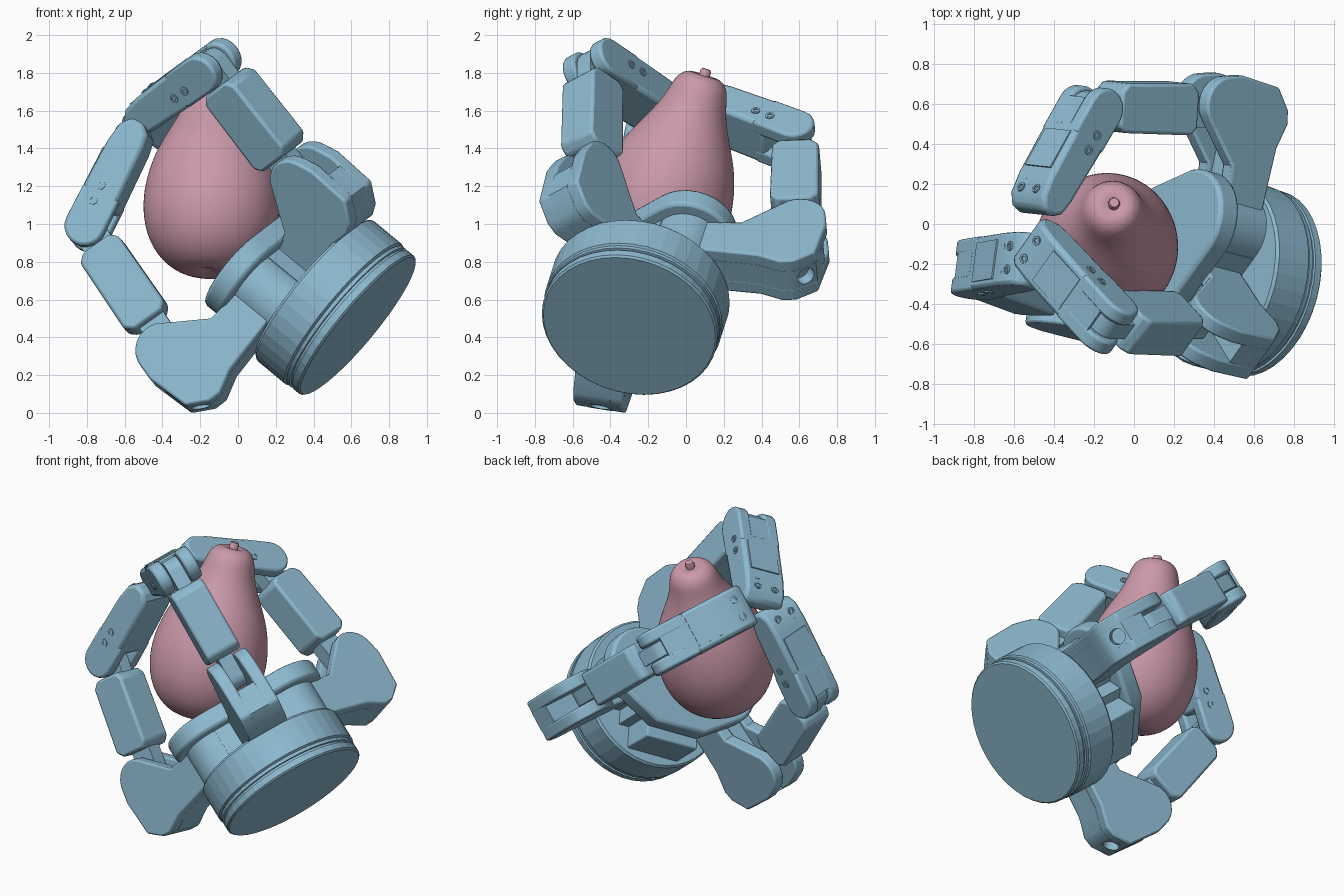
import bpy, bmesh, math
from mathutils import Vector, Matrix

cube = bpy.data.objects.get("Cube")
if cube:
    bpy.data.objects.remove(cube)


def material(name, rgb):
    m = bpy.data.materials.new(name)
    m.use_nodes = True
    m.diffuse_color = (*rgb, 1)
    m.node_tree.nodes["Principled BSDF"].inputs["Base Color"].default_value = (*rgb, 1)
    return m


BLUE = material("steel blue", (0.27, 0.49, 0.63))
PINK = material("dusty pink", (0.60, 0.32, 0.40))


def frame(origin, x, y, z):
    return Matrix.Translation(origin) @ Matrix((x, y, z)).transposed().to_4x4()


def finish(name, bm, matrix, mat=BLUE, bevel=0, smooth=35):
    bmesh.ops.recalc_face_normals(bm, faces=bm.faces)
    mesh = bpy.data.meshes.new(name)
    bm.to_mesh(mesh)
    bm.free()
    ob = bpy.data.objects.new(name, mesh)
    bpy.context.collection.objects.link(ob)
    ob.matrix_world = matrix
    mesh.materials.append(mat)
    if bevel:
        mod = ob.modifiers.new("soft edges", "BEVEL")
        mod.width, mod.segments, mod.limit_method = bevel, 2, "ANGLE"
        mod.angle_limit = math.radians(40)
    if smooth:
        bpy.ops.object.select_all(action="DESELECT")
        ob.select_set(True)
        bpy.context.view_layer.objects.active = ob
        bpy.ops.object.shade_smooth_by_angle(angle=math.radians(smooth))
    return ob


def prism(name, points, y0, y1, matrix, bevel=0.0):
    """Extrude an XZ profile along Y."""
    bm = bmesh.new()
    face = bm.faces.new([bm.verts.new((x, y0, z)) for x, z in points])
    new = bmesh.ops.extrude_face_region(bm, geom=[face])["geom"]
    bmesh.ops.translate(bm, vec=(0, y1 - y0, 0), verts=[v for v in new if isinstance(v, bmesh.types.BMVert)])
    return finish(name, bm, matrix, bevel=bevel)


def lathe(name, profile, steps, matrix, mat=BLUE, smooth=0, levels=0):
    """Spin an (r, height) profile around Z."""
    bm = bmesh.new()
    verts = [bm.verts.new((r, 0, z)) for r, z in profile]
    edges = [bm.edges.new(p) for p in zip(verts, verts[1:])]
    bmesh.ops.spin(bm, geom=verts + edges, cent=(0, 0, 0), axis=(0, 0, 1), angle=math.tau, steps=steps)
    bmesh.ops.remove_doubles(bm, verts=bm.verts, dist=0.0005)
    ob = finish(name, bm, matrix, mat, smooth=smooth)
    if levels:
        ob.modifiers.new("rounding", "SUBSURF").levels = levels
        ob.modifiers["rounding"].render_levels = levels
    return ob


def arc(cx, cz, r, start, end, n=8):
    angles = [math.radians(start + (end - start) * i / n) for i in range(n + 1)]
    return [(cx + r * math.cos(t), cz + r * math.sin(t)) for t in angles]


def rect(x0, x1, z0, z1):
    return [(x0, z0), (x1, z0), (x1, z1), (x0, z1)]


def screw(name, matrix, x, y, z):
    """Small socket screw on the +Z side of a link."""
    lathe(name, [(0.024, -0.01), (0.024, 0.006), (0.013, 0.006), (0.013, -0.004), (0, -0.004)], 12,
          matrix @ Matrix.Translation((x, y, z)))


# Hand frame: the axis points from the mounting disc to the palm
axis = Vector((-0.755, 0.2, 0.626)).normalized()
u = Vector((0.638, 0, 0.77))
u = (u - axis * u.dot(axis)).normalized()
v = axis.cross(u)
base = Vector((0.635, -0.30, 0.46))


def radial(deg):
    t = math.radians(deg)
    return u * math.cos(t) + v * math.sin(t)


# Mounting disc with grooved rim
hand = frame(base, u, v, axis)
lathe("mounting_disc", [(0, 0), (0.465, 0), (0.475, 0.01), (0.475, 0.05), (0.462, 0.052), (0.462, 0.066),
                        (0.475, 0.068), (0.475, 0.088), (0.468, 0.09), (0.482, 0.1), (0.482, 0.295),
                        (0.47, 0.31), (0, 0.31)], 40, hand)

# Palm plate, its pivot housings and rear housing; the profile lies across the hand axis
SPREAD = 49
palm = frame(base, radial(SPREAD), -axis, radial(SPREAD + 90))
PLATE = (arc(0.27, 0, 0.25, -90, 50, 12) + [(0.17, 0.35), (-0.17, 0.35)] + arc(-0.27, 0, 0.25, 130, 270, 12))
prism("palm_plate", PLATE, -0.675, -0.55, palm, 0.02)
prism("palm_core", rect(-0.24, 0.24, -0.18, 0.27), -0.56, -0.29, palm)
prism("rear_housing", rect(-0.19, 0.17, 0.2, 0.41), -0.55, -0.29, palm, 0.01)
for side in (-1, 1):
    prism("pivot_housing", arc(side * 0.27, 0, 0.18, 0, 345, 23), -0.56, -0.29, palm)

# Link outlines in each finger's bending plane
LOWER = [(-0.54, -0.12), (-0.54, -0.335), (-0.1, -0.35), (0.03, -0.39), (0.1, -0.375), (0.20, -0.29)]
KNUCKLE = LOWER + [(0.212, -0.05)] + arc(0.05, 0.0, 0.145, 10, 125, 8) + [(-0.24, -0.09)]
KNUCKLE_CORE = LOWER + [(0.205, -0.12), (-0.24, -0.12)]
DISTAL_FORK = arc(0, 0, 0.108, 90, 270, 10) + [(0.2, -0.108), (0.2, 0.104)]
DISTAL_BODY = [(0.13, -0.108), (0.46, -0.102), (0.57, -0.085), (0.625, -0.04), (0.625, 0.03),
               (0.58, 0.078), (0.5, 0.092), (0.13, 0.104)]
MID_BODY = [(0.14, -0.10), (0.18, -0.145), (0.6, -0.135), (0.64, -0.09), (0.64, 0.08), (0.6, 0.115),
            (0.18, 0.115), (0.14, 0.08)]
TONGUE = arc(0, 0, 0.075, 90, 270, 8) + arc(0.75, 0, 0.085, -90, 90, 8)
W = 0.137       # half width of a fork
MID_W = 0.112   # half width of a middle link
SLOT = 0.055    # half width of a fork slot
ARM = 0.535


def finger(name, pivot, heading, mid_bend, tip_bend, recess=True):
    e = radial(heading)
    w = axis.cross(e)
    knuckle = base + axis * 0.69 + pivot + e * ARM

    def link(origin, deg):
        t = math.radians(deg)
        return frame(origin, e * math.cos(t) + axis * math.sin(t), w, axis * math.cos(t) - e * math.sin(t))

    # Knuckle block with forked top and a round recess in its lower corner
    root = link(knuckle - axis * 0.03, 0)
    core = prism(name + "_knuckle_core", KNUCKLE_CORE, -SLOT - 0.01, SLOT + 0.01, root)
    for s in (-1, 1):
        prism(name + "_knuckle_cheek", KNUCKLE, s * SLOT, s * W, root, 0.012)
    if recess:
        cutter = lathe(name + "_recess_cutter", [(0, -0.06), (0.05, -0.06), (0.05, 0.1), (0, 0.1)], 24,
                       root @ Matrix.Translation((0.15, 0, -0.332)) @ Matrix.Rotation(math.radians(140), 4, "Y"))
        cutter.hide_render = True
        cutter.hide_viewport = True
        mod = core.modifiers.new("recess", "BOOLEAN")
        mod.operation, mod.object = "DIFFERENCE", cutter

    # Middle link: a chamfered body on a narrow tongue
    mid = link(knuckle, mid_bend)
    prism(name + "_middle_body", MID_BODY, -MID_W, MID_W, mid, 0.016)
    prism(name + "_middle_tongue", TONGUE, -SLOT + 0.008, SLOT - 0.008, mid)

    # Outer link: forked elbow, tapered body, back plate and screws
    tip = link(mid @ Vector((0.75, 0, 0)), tip_bend)
    prism(name + "_tip_body", DISTAL_BODY, -W, W, tip, 0.022)
    for s in (-1, 1):
        prism(name + "_elbow_cheek", DISTAL_FORK, s * SLOT, s * W, tip, 0.015)
        side = tip @ Matrix.Rotation(math.radians(-90 * s), 4, "X")
        for x in (0.14, 0.23):
            screw(name + "_side_screw", side, x, 0.02, W)
        for x in (0.47, 0.54):
            screw(name + "_back_screw", tip @ Matrix.Rotation(math.pi, 4, "X"), x, s * 0.06, 0.092)
    prism(name + "_elbow_bridge", rect(0.0, 0.16, -0.108, -0.092), -SLOT - 0.01, SLOT + 0.01, tip)
    prism(name + "_back_plate", rect(0.2, 0.42, -0.111, -0.1), -0.1, 0.1, tip)


offset = radial(SPREAD) * 0.27
finger("lower_finger", -offset, 182, 105, 167)
finger("upper_finger", radial(-40) * -0.015, -40, 73, 162, recess=False)
finger("back_finger", offset, 86, 100, 158)

# Pear with stem, leaning slightly backward
bottom = Vector((-0.16, -0.235, 0.742))
lean = (Vector((-0.1, 0.105, 1.81)) - bottom).normalized()
pear = frame(bottom, lean.orthogonal().normalized(), lean.cross(lean.orthogonal()).normalized(), lean)
lathe("pear", [(0, 0.03), (0.06, 0.005), (0.15, 0.0), (0.27, 0.08), (0.345, 0.21), (0.37, 0.36), (0.358, 0.5),
               (0.31, 0.67), (0.21, 0.84), (0.162, 0.96), (0.146, 1.06), (0.08, 1.11), (0, 1.08)],
      24, pear, PINK, smooth=180, levels=2)
lathe("pear_stem", [(0, 1.07), (0.026, 1.07), (0.03, 1.12), (0.024, 1.133), (0, 1.133)], 12, pear, PINK, smooth=40)
